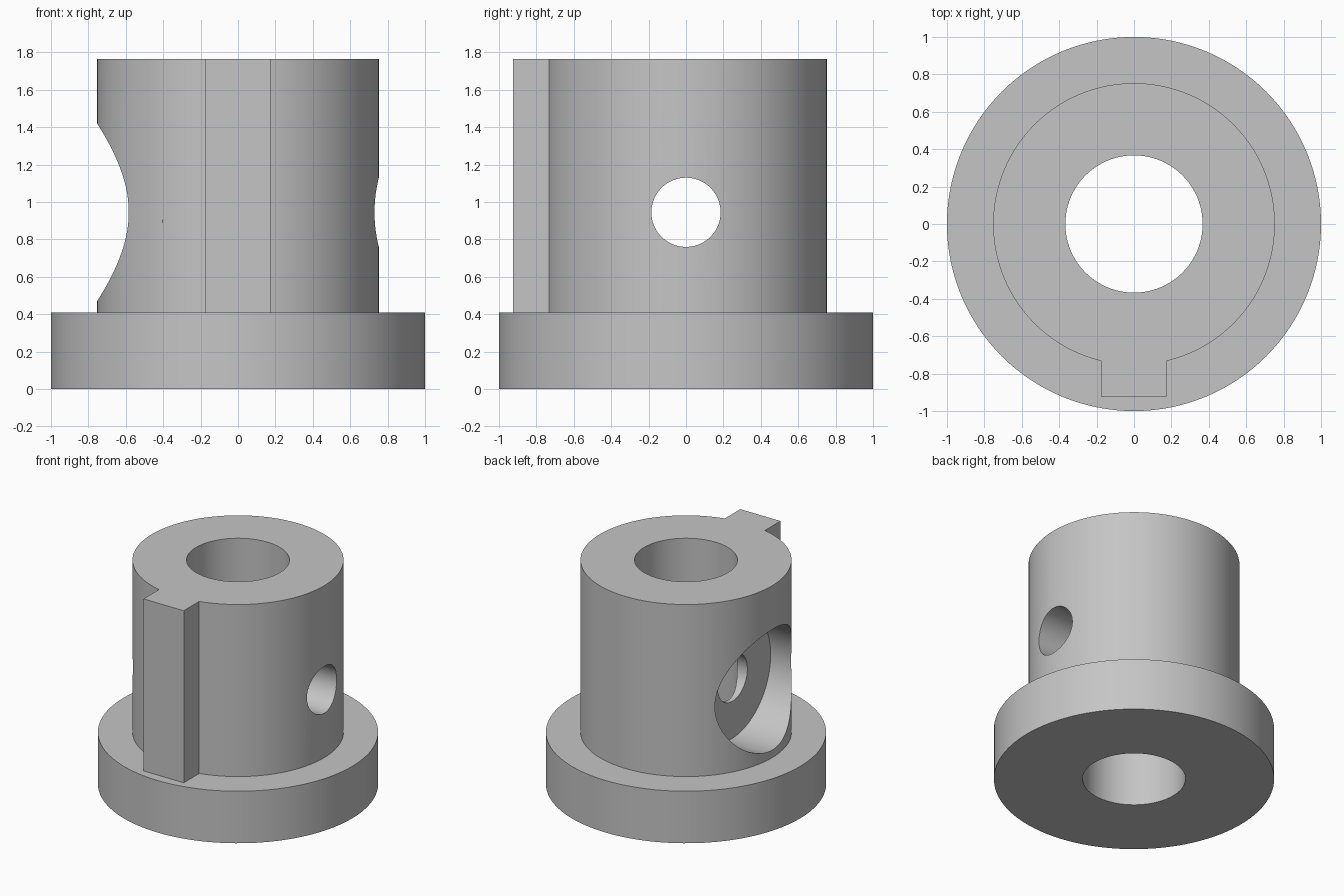
import bpy
import bmesh
import math
from mathutils import Matrix, Vector

if "Cube" in bpy.data.objects:
    bpy.data.objects.remove(bpy.data.objects["Cube"], do_unlink=True)

SEGMENTS = 128
FLANGE_TOP, TOP = 0.41, 1.765
BORE_R, BARREL_R, FLANGE_R = 0.367, 0.753, 1.0
HOLE_Z = 0.945

grey = bpy.data.materials.new("plain grey")
grey.use_nodes = True
grey.diffuse_color = (0.56, 0.56, 0.56, 1)
grey.node_tree.nodes["Principled BSDF"].inputs["Base Color"].default_value = grey.diffuse_color


def make_object(name, bm):
    bmesh.ops.recalc_face_normals(bm, faces=bm.faces)
    mesh = bpy.data.meshes.new(name)
    bm.to_mesh(mesh)
    bm.free()
    mesh.materials.append(grey)
    obj = bpy.data.objects.new(name, mesh)
    bpy.context.collection.objects.link(obj)
    return obj


def revolve(name, profile):
    """Turn a closed (radius, z) profile around the z axis."""
    bm = bmesh.new()
    rings = []
    for i in range(SEGMENTS):
        a = 2 * math.pi * i / SEGMENTS
        rings.append([bm.verts.new((r * math.cos(a), r * math.sin(a), z)) for r, z in profile])
    n = len(profile)
    for i, ring in enumerate(rings):
        after = rings[(i + 1) % SEGMENTS]
        for j in range(n):
            k = (j + 1) % n
            bm.faces.new((ring[j], after[j], after[k], ring[k]))
    return make_object(name, bm)


def box(name, low, high):
    low, high = Vector(low), Vector(high)
    bm = bmesh.new()
    bmesh.ops.create_cube(bm, size=1, matrix=Matrix.Translation((low + high) / 2)
                          @ Matrix.Diagonal((high - low).to_4d()))
    return make_object(name, bm)


def cross_cylinder(name, radius, x0, x1):
    """Cylinder lying along x at the height of the cross hole."""
    bm = bmesh.new()
    bmesh.ops.create_cone(bm, cap_ends=True, segments=96, radius1=radius, radius2=radius,
                          depth=x1 - x0,
                          matrix=Matrix.Translation(((x0 + x1) / 2, 0, HOLE_Z))
                          @ Matrix.Rotation(math.pi / 2, 4, "Y"))
    return make_object(name, bm)


def combine(target, other, operation):
    other.hide_render = True
    mod = target.modifiers.new(other.name, "BOOLEAN")
    mod.operation, mod.solver, mod.object = operation, "EXACT", other
    bpy.context.view_layer.objects.active = target
    bpy.ops.object.modifier_apply(modifier=mod.name)
    bpy.data.objects.remove(other, do_unlink=True)


# Flanged barrel with its central bore
body = revolve("flanged_barrel", [
    (BORE_R, 0), (FLANGE_R, 0), (FLANGE_R, FLANGE_TOP),
    (BARREL_R, FLANGE_TOP), (BARREL_R, TOP), (BORE_R, TOP)])

# Key running down the front of the barrel
combine(body, box("key", (-0.175, -0.925, 0.3), (0.175, -0.6, TOP)), "UNION")

# Wide flat-bottomed counterbore on one side, narrow hole across both walls
combine(body, cross_cylinder("counterbore", 0.475, -1.2, -0.405), "DIFFERENCE")
combine(body, cross_cylinder("cross_hole", 0.185, -1.1, 1.1), "DIFFERENCE")

# Smooth round walls, crisp edges
bpy.ops.object.select_all(action="DESELECT")
body.select_set(True)
bpy.context.view_layer.objects.active = body
bpy.ops.object.shade_smooth_by_angle(angle=math.radians(25))
